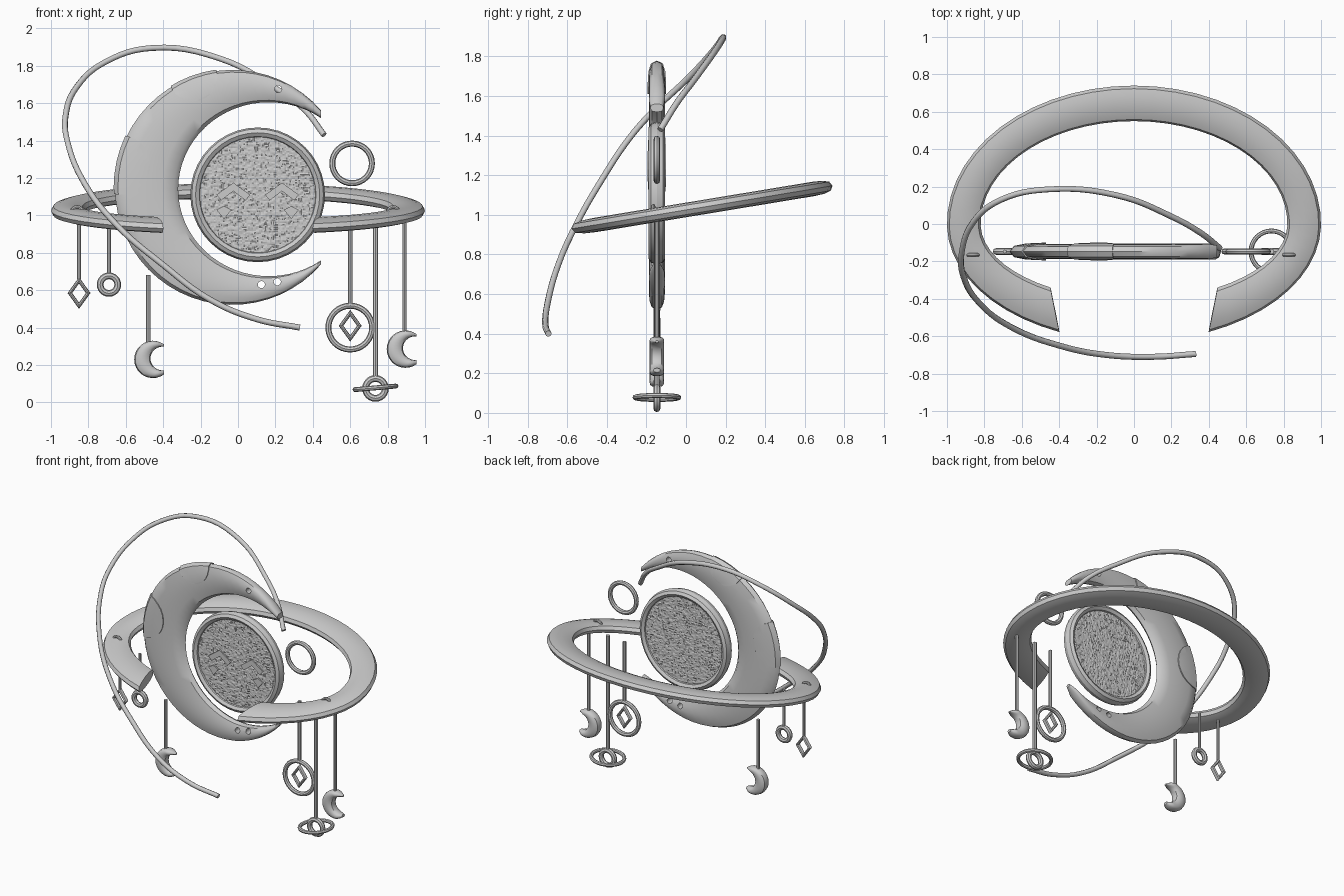
import bpy, bmesh, math, random
from math import sin, cos, acos, pi, radians
from mathutils import Vector, Matrix

random.seed(4)
if "Cube" in bpy.data.objects:
    bpy.data.objects.remove(bpy.data.objects["Cube"])

grey = bpy.data.materials.new("plain grey")
grey.use_nodes = True
grey.diffuse_color = (0.6, 0.6, 0.6, 1)
grey.node_tree.nodes["Principled BSDF"].inputs["Base Color"].default_value = (0.6, 0.6, 0.6, 1)
Y = -0.147  # plane that the hanging parts share


def finish(ob, name, smooth=40):
    ob.name = name
    ob.data.materials.clear()
    ob.data.materials.append(grey)
    bpy.ops.object.select_all(action='DESELECT')
    ob.select_set(True)
    bpy.context.view_layer.objects.active = ob
    if smooth:
        bpy.ops.object.shade_smooth_by_angle(angle=radians(smooth))
    return ob


def from_bmesh(bm, name, smooth=40):
    me = bpy.data.meshes.new(name)
    bm.to_mesh(me)
    bm.free()
    ob = bpy.data.objects.new(name, me)
    bpy.context.collection.objects.link(ob)
    return finish(ob, name, smooth)


def loft(name, spans, sides=12):
    """Skin rounded sections, each given as outer point, inner point, thickness vector."""
    bm = bmesh.new()
    rings = []
    for a, b, up in spans:
        ring = []
        for k in range(sides):
            t = 2 * pi * k / sides
            lift = math.copysign(abs(sin(t)) ** 0.65, sin(t))
            ring.append(bm.verts.new((a + b) / 2 + (a - b) / 2 * cos(t) + up * lift))
        rings.append(ring)
    for r, s in zip(rings, rings[1:]):
        for k in range(sides):
            n = (k + 1) % sides
            bm.faces.new((r[k], r[n], s[n], s[k]))
    bm.faces.new(rings[0])
    bm.faces.new(rings[-1])
    bmesh.ops.recalc_face_normals(bm, faces=bm.faces)
    return from_bmesh(bm, name)


def crescent(name, outer, inner, tip_x, half, steps=44):
    """Upright moon between two ellipses (x, z, x radius, z radius), blunt horns at tip_x."""
    spans = []
    for k in range(steps + 1):
        pts = []
        for x, z, rx, rz in (outer, inner):
            start = acos((tip_x - x) / rx)
            t = start + (2 * pi - 2 * start) * k / steps
            pts.append(Vector((x + rx * cos(t), Y, z + rz * sin(t))))
        width = (pts[0] - pts[1]).length
        spans.append((pts[0], pts[1], Vector((0, -min(half, width * 0.8), 0))))
    return loft(name, spans)


def ring(name, x, z, radius, tube, tilt=(pi / 2, 0, 0), seg=32, scale=(1, 1, 1), y=Y):
    bpy.ops.mesh.primitive_torus_add(major_radius=radius, minor_radius=tube, major_segments=seg,
                                     minor_segments=8, location=(x, y, z), rotation=tilt)
    bpy.context.object.scale = scale
    return finish(bpy.context.object, name)


def rod(name, x, z0, z1, radius):
    bpy.ops.mesh.primitive_cylinder_add(vertices=8, radius=radius, depth=z1 - z0,
                                        location=(x, Y, (z0 + z1) / 2))
    return finish(bpy.context.object, name)


def cut(ob, x, z, radius, operation):
    """Boolean with a round bar running front to back."""
    bpy.ops.mesh.primitive_cylinder_add(vertices=24, radius=radius, depth=0.6,
                                        location=(x, Y, z), rotation=(pi / 2, 0, 0))
    bar = bpy.context.object
    bar.hide_render = True
    mod = ob.modifiers.new("cut", 'BOOLEAN')
    mod.operation, mod.object, mod.solver = operation, bar, 'EXACT'
    bpy.context.view_layer.objects.active = ob
    bpy.ops.object.modifier_apply(modifier=mod.name)
    bpy.data.objects.remove(bar)


# Large crescent with pierced horns and slightly raised craters
INNER = (0.165, 1.14, 0.485, 0.465)
moon = crescent("crescent", (-0.03, 1.15, 0.628, 0.628), INNER, 0.445, 0.04)
for x, z in ((0.215, 1.675), (0.125, 0.63), (0.21, 0.645)):
    cut(moon, x, z, 0.019, 'DIFFERENCE')
for name, x, z, r in (("upper_crater", -0.24, 1.74, 0.13), ("side_crater", -0.63, 1.27, 0.16)):
    patch = crescent(name, (-0.03, 1.15, 0.635, 0.635), INNER, 0.445, 0.047)
    cut(patch, x, z, r, 'INTERSECT')
    finish(patch, name)

# Round face: rim and two rough woven sheets
CX, CZ = 0.105, 1.11
ring("face_rim", CX, CZ, 0.332, 0.028, seg=40, scale=(1, 1, 1.5))
for name, y, turn in (("face_front", -0.167, pi / 2), ("face_back", -0.127, -pi / 2)):
    bm = bmesh.new()
    bmesh.ops.create_grid(bm, x_segments=80, y_segments=80, size=0.335)
    far = [v for v in bm.verts if v.co.length > 0.335]
    bmesh.ops.delete(bm, geom=far, context='VERTS')
    for v in bm.verts:
        v.co.z = random.uniform(-0.003, 0.003)
    bmesh.ops.transform(bm, verts=bm.verts,
                        matrix=Matrix.Translation((CX, y, CZ)) @ Matrix.Rotation(turn, 4, 'X'))
    from_bmesh(bm, name, 0)


def plate(name, outline):
    """Thin raised shape on the front of the face."""
    bm = bmesh.new()
    face = bm.faces.new([bm.verts.new((x, -0.169, z)) for x, z in outline])
    out = bmesh.ops.extrude_face_region(bm, geom=[face])["geom"]
    bmesh.ops.translate(bm, vec=(0, -0.009, 0), verts=[v for v in out if isinstance(v, bmesh.types.BMVert)])
    bmesh.ops.recalc_face_normals(bm, faces=bm.faces)
    return from_bmesh(bm, name, 0)


for side, s in (("right", -1), ("left", 1)):
    ex, cx = CX + s * 0.13, CX + s * 0.18
    plate(side + "_eye", [(ex - 0.09, 1.11), (ex, 1.175), (ex + 0.09, 1.11),
                          (ex + 0.065, 1.08), (ex, 1.13), (ex - 0.065, 1.08)])
    plate(side + "_cheek", [(cx - 0.04, 1.03), (cx, 1.05), (cx + 0.04, 1.03), (cx, 0.98)])

# Open tilted band, deeper behind than in front
spans = []
for k in range(49):
    f = k / 48
    pts = []
    for gap, a, front, back in ((23.5, 1.0, 0.63, 0.74), (33, 0.82, 0.405, 0.55)):
        p = radians(gap + (360 - 2 * gap) * f)
        y = -(front if cos(p) > 0 else back) * cos(p)
        pts.append(Vector((a * sin(p), y, 1.025 + 0.165 * y)))
    spans.append((pts[0], pts[1], Vector((0, -0.006, 0.036))))
loft("open_band", spans)
for side, x in (("right", -0.86), ("left", 0.83)):
    ring(side + "_band_loop", x, 1.015, 0.03, 0.01, seg=16, y=-0.165)

# Long sweeping wire
path = [(0.46, -0.13, 1.43), (0.36, -0.05, 1.56), (0.2, 0.04, 1.68), (-0.1, 0.155, 1.84),
        (-0.46, 0.185, 1.895), (-0.71, 0.13, 1.82), (-0.86, 0.01, 1.69), (-0.922, -0.16, 1.53),
        (-0.912, -0.28, 1.395), (-0.82, -0.43, 1.17), (-0.65, -0.555, 0.95), (-0.4, -0.65, 0.735),
        (-0.15, -0.7, 0.55), (0.1, -0.71, 0.445), (0.33, -0.695, 0.4)]
curve = bpy.data.curves.new("sweeping_wire", 'CURVE')
curve.dimensions = '3D'
curve.bevel_depth, curve.bevel_resolution, curve.use_fill_caps = 0.016, 2, True
line = curve.splines.new('BEZIER')
line.bezier_points.add(len(path) - 1)
for point, co in zip(line.bezier_points, path):
    point.co = co
    point.handle_left_type = point.handle_right_type = 'AUTO'
line.resolution_u = 6
wire = bpy.data.objects.new("sweeping_wire", curve)
bpy.context.collection.objects.link(wire)
bpy.ops.object.select_all(action='DESELECT')
wire.select_set(True)
bpy.context.view_layer.objects.active = wire
bpy.ops.object.convert(target='MESH')
finish(bpy.context.object, "sweeping_wire", 60)

# Hanging cords
for k, (x, low, high, r) in enumerate(((-0.85, 0.66, 0.97, 0.01), (-0.69, 0.69, 0.96, 0.01),
                                       (-0.48, 0.31, 0.68, 0.012), (0.6, 0.52, 0.96, 0.012),
                                       (0.735, 0.14, 0.97, 0.014), (0.89, 0.36, 0.98, 0.011))):
    rod("cord_%d" % (k + 1), x, low, high, r)

# Charms: hollow diamonds, rings, small moons and a ringed planet
for name, x, z in (("diamond_charm", -0.85, 0.585), ("inner_diamond", 0.6, 0.41)):
    ring(name, x, z, 0.068, 0.017, seg=4, scale=(0.72, 1, 1))
ring("small_ring_charm", -0.69, 0.63, 0.047, 0.018, seg=24)
ring("large_ring_charm", 0.6, 0.4, 0.117, 0.016)
ring("floating_ring", 0.61, 1.278, 0.106, 0.016)
for name, x, z in (("right_moon_charm", -0.455, 0.23), ("left_moon_charm", 0.895, 0.285)):
    crescent(name, (x, z, 0.1, 0.1), (x + 0.055, z + 0.005, 0.068, 0.064), x + 0.06, 0.037, 20)
ring("planet_charm", 0.735, 0.075, 0.053, 0.018, seg=24)
ring("planet_orbit", 0.735, 0.078, 0.11, 0.013, tilt=(0, radians(-5), 0))
